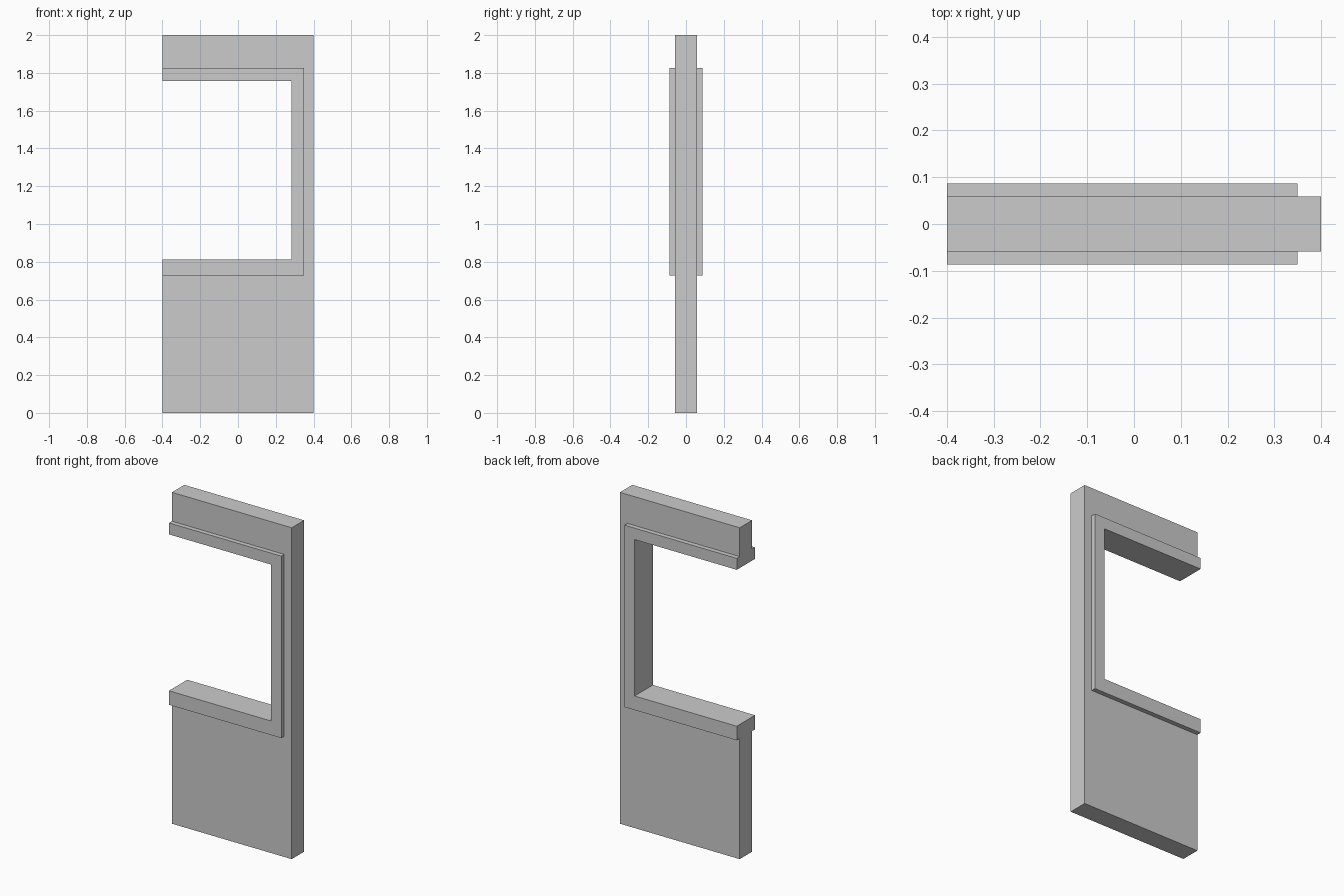
import bpy
import bmesh

if "Cube" in bpy.data.objects:
    bpy.data.objects.remove(bpy.data.objects["Cube"])

LEFT = -0.4                       # open side, flush for wall and trim
WALL_Y, TRIM_Y = 0.059, 0.087     # half thicknesses

# C-shaped outlines: (right edge x, bottom z, top z)
WALL_EDGE = (0.4, 0.0, 2.0)
TRIM_EDGE = (0.35, 0.728, 1.826)
OPENING = (0.282, 0.813, 1.757)


def c_outline(bm, outline, y):
    """Four vertices running along the bottom, up the right side and back."""
    x, low, high = outline
    return [bm.verts.new((px, y, pz))
            for px, pz in ((LEFT, low), (x, low), (x, high), (LEFT, high))]


# Stepped cross-section from the wall's outer edge to the opening, both faces
half = [(WALL_EDGE, WALL_Y), (TRIM_EDGE, WALL_Y),
        (TRIM_EDGE, TRIM_Y), (OPENING, TRIM_Y)]
section = [(o, -y) for o, y in half] + [(o, y) for o, y in reversed(half)]

bm = bmesh.new()
rails = [c_outline(bm, o, y) for o, y in section]

# Mitred sweep around the opening
for a, b in zip(rails, rails[1:] + rails[:1]):
    for i in range(3):
        bm.faces.new((a[i], a[i + 1], b[i + 1], b[i]))

# Flush end caps on the open left side
for end in (0, 3):
    bm.faces.new([r[end] for r in rails])

bmesh.ops.recalc_face_normals(bm, faces=bm.faces)
# Merge the coplanar wall and trim mitres into single flat faces
bmesh.ops.dissolve_limit(bm, angle_limit=0.01, verts=bm.verts, edges=bm.edges)

mesh = bpy.data.meshes.new("wall_with_window_trim")
bm.to_mesh(mesh)
bm.free()
wall = bpy.data.objects.new("wall_with_window_trim", mesh)
bpy.context.collection.objects.link(wall)
